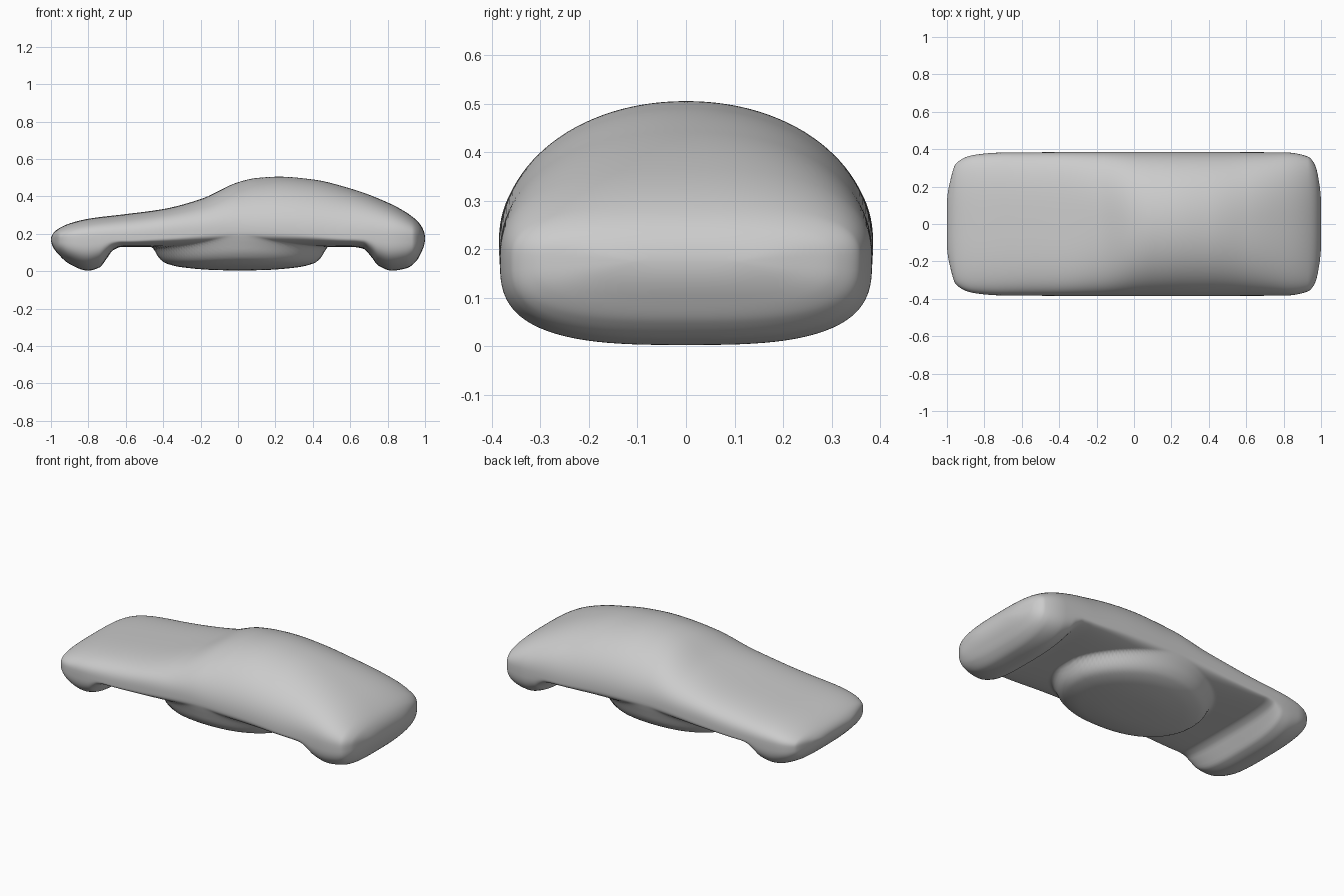
import bpy, bmesh, math

default = bpy.data.objects.get("Cube")
if default:
    bpy.data.objects.remove(default, do_unlink=True)


def smooth_curve(points, warp=lambda v: v):
    """Return a monotone cubic function through the given points."""
    xs = [warp(p[0]) for p in points]
    ys = [p[1] for p in points]
    count = len(xs)
    secants = [(ys[i + 1] - ys[i]) / (xs[i + 1] - xs[i]) for i in range(count - 1)]
    slopes = [secants[0]]
    for before, after in zip(secants, secants[1:]):
        agree = before * after > 0
        slopes.append(2 * before * after / (before + after) if agree else 0)
    slopes.append(secants[-1])

    def evaluate(value):
        v = min(max(warp(value), xs[0]), xs[-1])
        i = 0
        while i < count - 2 and v > xs[i + 1]:
            i += 1
        h = xs[i + 1] - xs[i]
        s = (v - xs[i]) / h
        ease = s * s * (3 - 2 * s)
        return (ys[i] + ease * (ys[i + 1] - ys[i])
                + h * s * (1 - s) ** 2 * slopes[i]
                - h * s * s * (1 - s) * slopes[i + 1])
    return evaluate


def along(points):
    """Curve along the length, warped so that both ends round off."""
    return smooth_curve(points, lambda v: math.asin(max(-1, min(1, v))))


# Outline curves along the length of the body
roof = along([(-1, .17), (-.97, .22), (-.9, .255), (-.8, .28), (-.6, .305),
              (-.4, .332), (-.2, .385), (0, .475), (.1, .498), (.22, .505),
              (.4, .49), (.6, .442), (.8, .367), (.92, .3), (.97, .255), (1, .175)])
floor = along([(-1, .17), (-.96, .09), (-.9, .038), (-.8, .003), (-.74, .02),
               (-.7, .07), (-.67, .11), (-.62, .13), (.6, .13), (.67, .12),
               (.71, .08), (.75, .03), (.82, .003), (.9, .015), (.95, .05),
               (.98, .1), (1, .175)])
half_width = along([(-1, .1), (-.985, .22), (-.95, .325), (-.85, .37), (-.7, .382),
                    (0, .385), (.8, .383), (.93, .36), (.97, .31), (.99, .22), (1, .1)])
belt = along([(-1, .17), (-.6, .168), (-.4, .18), (0, .215), (.3, .205),
              (.6, .18), (1, .175)])
squareness = along([(-1, 3), (-.4, 3.2), (-.2, 2.7), (.1, 2.05), (.4, 2.1),
                    (.8, 2.6), (1, 3)])

# Depth of the oval belly pan, from its middle to its rim
belly_depth = smooth_curve([(0, .127), (.3, .124), (.67, .11), (.87, .088),
                            (.95, .06), (1, .022), (1.04, 0), (2, 0)])


def signed_power(value, exponent):
    return math.copysign(abs(value) ** exponent, value)


def section(x, sides):
    """One closed cross-section of the body."""
    w, m = half_width(x), belt(x)
    ring = []
    for k in range(sides):
        angle = math.tau * k / sides
        c, s = math.cos(angle), math.sin(angle)
        upper = k <= sides // 2
        power = 2 / (squareness(x) if upper else 3)
        y = w * signed_power(c, power)
        reach = roof(x) - m if upper else m - floor(x)
        z = m + reach * signed_power(s, power)
        if not upper:
            z -= belly_depth(math.hypot((x - .01) / .455, y / .37))
        ring.append((x, y, z))
    return ring


# Car body: loft the sections from nose to tail
STATIONS, SIDES = 220, 112
bm = bmesh.new()
rings = []
for i in range(STATIONS + 1):
    x = math.sin(math.pi * (i / STATIONS - .5))
    rings.append([bm.verts.new(p) for p in section(x, SIDES)])
for a, b in zip(rings, rings[1:]):
    for k in range(SIDES):
        n = (k + 1) % SIDES
        bm.faces.new((a[k], b[k], b[n], a[n]))
bmesh.ops.remove_doubles(bm, verts=bm.verts, dist=.0002)
bmesh.ops.recalc_face_normals(bm, faces=bm.faces)
for face in bm.faces:
    face.smooth = True
mesh = bpy.data.meshes.new("car_body")
bm.to_mesh(mesh)
bm.free()
body = bpy.data.objects.new("car_body", mesh)
bpy.context.collection.objects.link(body)

# Plain grey finish
grey = bpy.data.materials.new("plain_grey")
grey.use_nodes = True
colour = (.6, .6, .6, 1)
grey.diffuse_color = colour
grey.node_tree.nodes["Principled BSDF"].inputs["Base Color"].default_value = colour
mesh.materials.append(grey)
